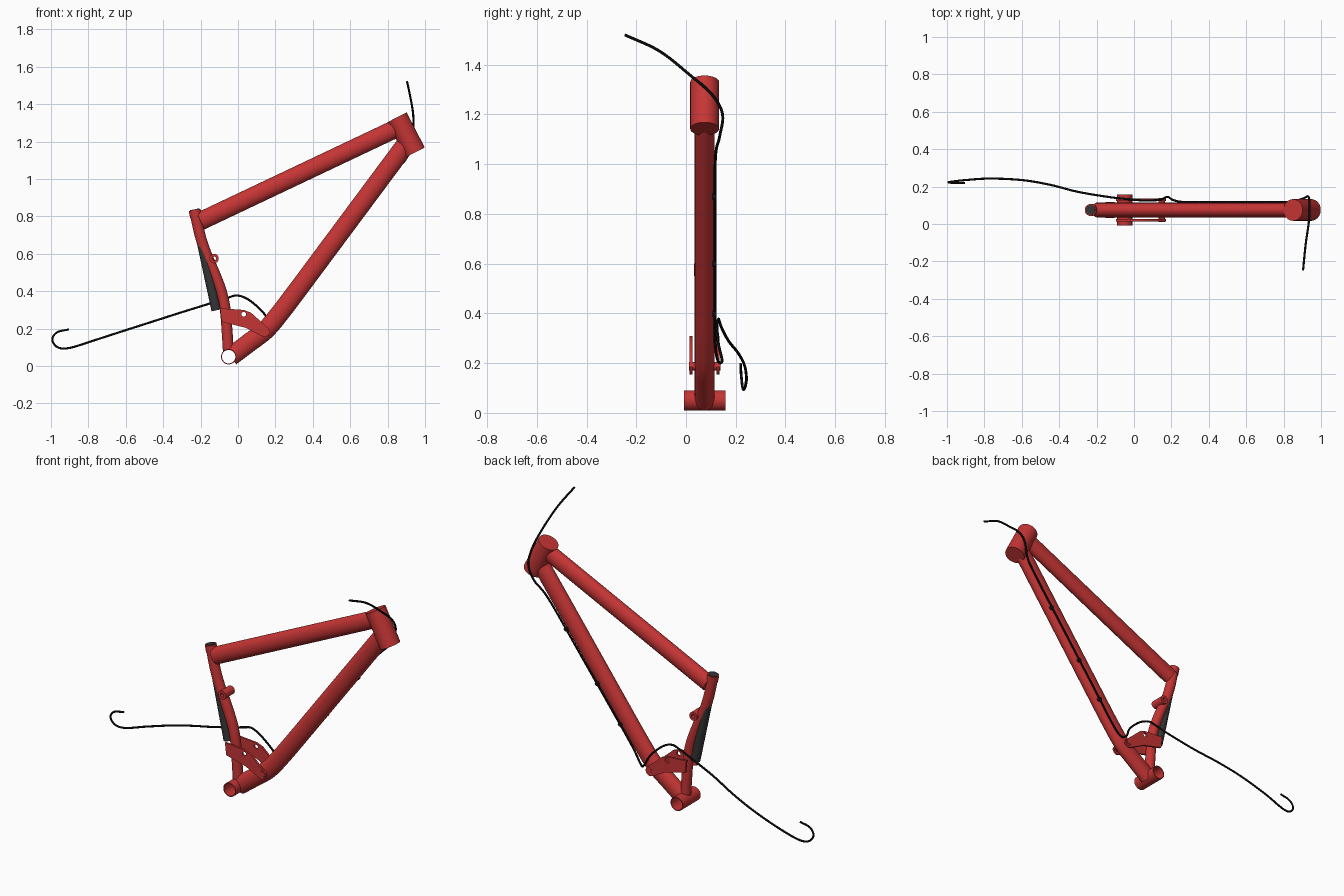
import bpy, bmesh, math
from mathutils import Vector, Matrix

if "Cube" in bpy.data.objects:
    bpy.data.objects.remove(bpy.data.objects["Cube"])

MID = 0.075  # y of the frame's centre plane


def material(name, colour, rough):
    m = bpy.data.materials.new(name)
    m.use_nodes = True
    m.diffuse_color = (*colour, 1)
    bsdf = m.node_tree.nodes["Principled BSDF"]
    bsdf.inputs["Base Color"].default_value = (*colour, 1)
    bsdf.inputs["Roughness"].default_value = rough
    return m


RED = material("frame red", (0.56, 0.035, 0.035), 0.5)
GREY = material("dark grey", (0.035, 0.035, 0.035), 0.6)
BLACK = material("cable black", (0.008, 0.008, 0.008), 0.6)


def finish(name, mesh, mat, angle=40):
    mesh.materials.clear()
    mesh.materials.append(mat)
    ob = bpy.data.objects.new(name, mesh)
    bpy.context.collection.objects.link(ob)
    bpy.ops.object.select_all(action="DESELECT")
    ob.select_set(True)
    bpy.context.view_layer.objects.active = ob
    bpy.ops.object.shade_smooth_by_angle(angle=math.radians(angle))
    return ob


def from_bmesh(name, bm, mat):
    bmesh.ops.recalc_face_normals(bm, faces=bm.faces)
    mesh = bpy.data.meshes.new(name)
    bm.to_mesh(mesh)
    bm.free()
    return finish(name, mesh, mat)


def smooth_path(pts, steps=6):
    """Catmull-Rom curve through the points."""
    p = [Vector(q) for q in pts]
    p = [2 * p[0] - p[1]] + p + [2 * p[-1] - p[-2]]
    out = []
    for a, b, c, d in zip(p, p[1:], p[2:], p[3:]):
        for i in range(steps):
            t = i / steps
            out.append(b + 0.5 * t * (c - a + t * (2 * a - 5 * b + 4 * c - d
                       + t * (3 * (b - c) + d - a))))
    return out + [p[-2]]


def tube(name, pts, r_side, r_plane, mat=RED, sides=32):
    """Closed elliptical tube swept along (x, z) points in the centre plane."""
    path = [Vector((q[0], MID, q[1])) for q in pts]
    bm = bmesh.new()
    rings = []
    for i, p in enumerate(path):
        t = (path[min(i + 1, len(path) - 1)] - path[max(i - 1, 0)]).normalized()
        n = Vector((-t.z, 0, t.x))
        ring = []
        for k in range(sides):
            a = math.tau * k / sides
            ring.append(bm.verts.new(p + n * r_plane * math.cos(a)
                                     + Vector((0, r_side * math.sin(a), 0))))
        rings.append(ring)
    for r, s in zip(rings, rings[1:]):
        for k in range(sides):
            j = (k + 1) % sides
            bm.faces.new((r[k], r[j], s[j], s[k]))
    bm.faces.new(rings[0])
    bm.faces.new(rings[-1])
    return from_bmesh(name, bm, mat)


def sleeve(name, x, z, half, outer, inner=0, y=MID, mat=RED, sides=32):
    """Cylinder across the frame, hollow when inner is given."""
    bm = bmesh.new()
    if inner:
        loop = [(-half, inner), (-half, outer), (half, outer), (half, inner)]
        rings = []
        for k in range(sides):
            a = math.tau * k / sides
            rings.append([bm.verts.new((x + r * math.cos(a), y + h, z + r * math.sin(a)))
                          for h, r in loop])
        for k in range(sides):
            r, s = rings[k], rings[(k + 1) % sides]
            for i in range(4):
                j = (i + 1) % 4
                bm.faces.new((r[i], r[j], s[j], s[i]))
    else:
        m = Matrix.Translation((x, y, z)) @ Matrix.Rotation(math.pi / 2, 4, "X")
        bmesh.ops.create_cone(bm, cap_ends=True, segments=sides, radius1=outer,
                              radius2=outer, depth=2 * half, matrix=m)
    return from_bmesh(name, bm, mat)


def curve_mesh(name, curve, mat, matrix=None):
    tmp = bpy.data.objects.new(name, curve)
    bpy.context.collection.objects.link(tmp)
    deps = bpy.context.evaluated_depsgraph_get()
    mesh = bpy.data.meshes.new_from_object(tmp.evaluated_get(deps))
    bpy.data.objects.remove(tmp)
    if matrix:
        mesh.transform(matrix)
    return finish(name, mesh, mat)


def add_spline(curve, pts, cyclic):
    s = curve.splines.new("POLY")
    s.points.add(len(pts) - 1)
    for p, q in zip(s.points, pts):
        p.co = (*q, 1)
    s.use_cyclic_u = cyclic


# Main tubes
BB = (-0.05, 0.05)
tube("head_tube", [(0.85, 1.33), (0.947, 1.142)], 0.058, 0.058)
tube("top_tube", [(-0.2, 0.775), (0.845, 1.27)], 0.039, 0.049)
bend = smooth_path([(-0.04, 0.05), (0.06, 0.125), (0.15, 0.195), (0.23, 0.29), (0.31, 0.395)])
down = tube("down_tube", bend + [Vector((0.89, 1.175))], 0.04, 0.051)
seat = tube("seat_tube", smooth_path([(-0.232, 0.83), (-0.203, 0.7), (-0.172, 0.605),
                                      (-0.125, 0.495), (-0.088, 0.395), (-0.068, 0.3),
                                      (-0.058, 0.18), (-0.05, 0.05)]), 0.029, 0.029)
tube("seat_collar", [(-0.232, 0.835), (-0.224, 0.795)], 0.032, 0.032)
tube("seat_post_insert", [(-0.2325, 0.838), (-0.116, 0.298)], 0.026, 0.026, GREY)

# Open bottom bracket: tubes are trimmed to its wall
cutter = sleeve("bracket_cutter", *BB, 0.2, 0.038)
cutter.hide_render = True
for ob in (down, seat):
    mod = ob.modifiers.new("trim", "BOOLEAN")
    mod.operation = "DIFFERENCE"
    mod.solver = "EXACT"
    mod.object = cutter
    bpy.context.view_layer.objects.active = ob
    bpy.ops.object.modifier_apply(modifier=mod.name)
bpy.data.objects.remove(cutter)
sleeve("bottom_bracket_shell", *BB, 0.083, 0.041, 0.036)

# Pivot bosses
sleeve("seat_tube_boss", -0.128, 0.575, 0.042, 0.025, 0.011)
sleeve("lower_pivot", 0.148, 0.188, 0.063, 0.017)

# Pair of linkage plates with a bolt hole each
outline = [(-0.096, 0.309), (0.03, 0.3), (0.07, 0.285), (0.165, 0.2), (0.172, 0.185),
           (0.163, 0.165), (0.145, 0.155), (0.12, 0.163), (0.04, 0.205), (-0.088, 0.237)]
hole = [(0.031 + 0.013 * math.cos(math.tau * k / 16),
         0.277 + 0.013 * math.sin(math.tau * k / 16)) for k in range(16)]
for side, label in ((-1, "front"), (1, "back")):
    c = bpy.data.curves.new("plate", "CURVE")
    c.dimensions = "2D"
    c.fill_mode = "BOTH"
    c.extrude = 0.006
    for loop in (outline, hole):
        add_spline(c, [(x, z, 0) for x, z in loop], True)
    place = Matrix.Translation((0, MID + side * 0.0545, 0)) @ Matrix.Rotation(math.pi / 2, 4, "X")
    curve_mesh(label + "_linkage_plate", c, RED, place)

# Cable: past the head tube, along the down tube, then trailing to a hook
route = [(0.904, -0.246, 1.52), (0.918, -0.107, 1.455), (0.935, 0.014, 1.36),
         (0.938, 0.105, 1.28), (0.932, 0.147, 1.2), (0.9, 0.135, 1.11),
         (0.82, 0.118, 1.02), (0.6, 0.117, 0.73), (0.4, 0.117, 0.465),
         (0.27, 0.117, 0.29), (0.21, 0.128, 0.21), (0.178, 0.145, 0.21),
         (0.14, 0.13, 0.28), (0.064, 0.125, 0.35), (0, 0.13, 0.377),
         (-0.053, 0.135, 0.366), (-0.139, 0.145, 0.338), (-0.3, 0.172, 0.288),
         (-0.45, 0.21, 0.24), (-0.6, 0.235, 0.192), (-0.77, 0.243, 0.137),
         (-0.9, 0.235, 0.097), (-0.963, 0.228, 0.1), (-0.993, 0.223, 0.14),
         (-0.968, 0.22, 0.18), (-0.904, 0.22, 0.196)]
cable = bpy.data.curves.new("cable", "CURVE")
cable.dimensions = "3D"
cable.bevel_depth = 0.0058
cable.bevel_resolution = 2
cable.use_fill_caps = True
add_spline(cable, smooth_path(route), False)
curve_mesh("cable", cable, BLACK)

# Small cable clips on the down tube
for x, z in ((0.706, 0.87), (0.502, 0.6), (0.351, 0.4)):
    sleeve("cable_clip", x, z, 0.008, 0.012, y=0.114, mat=BLACK, sides=12)
